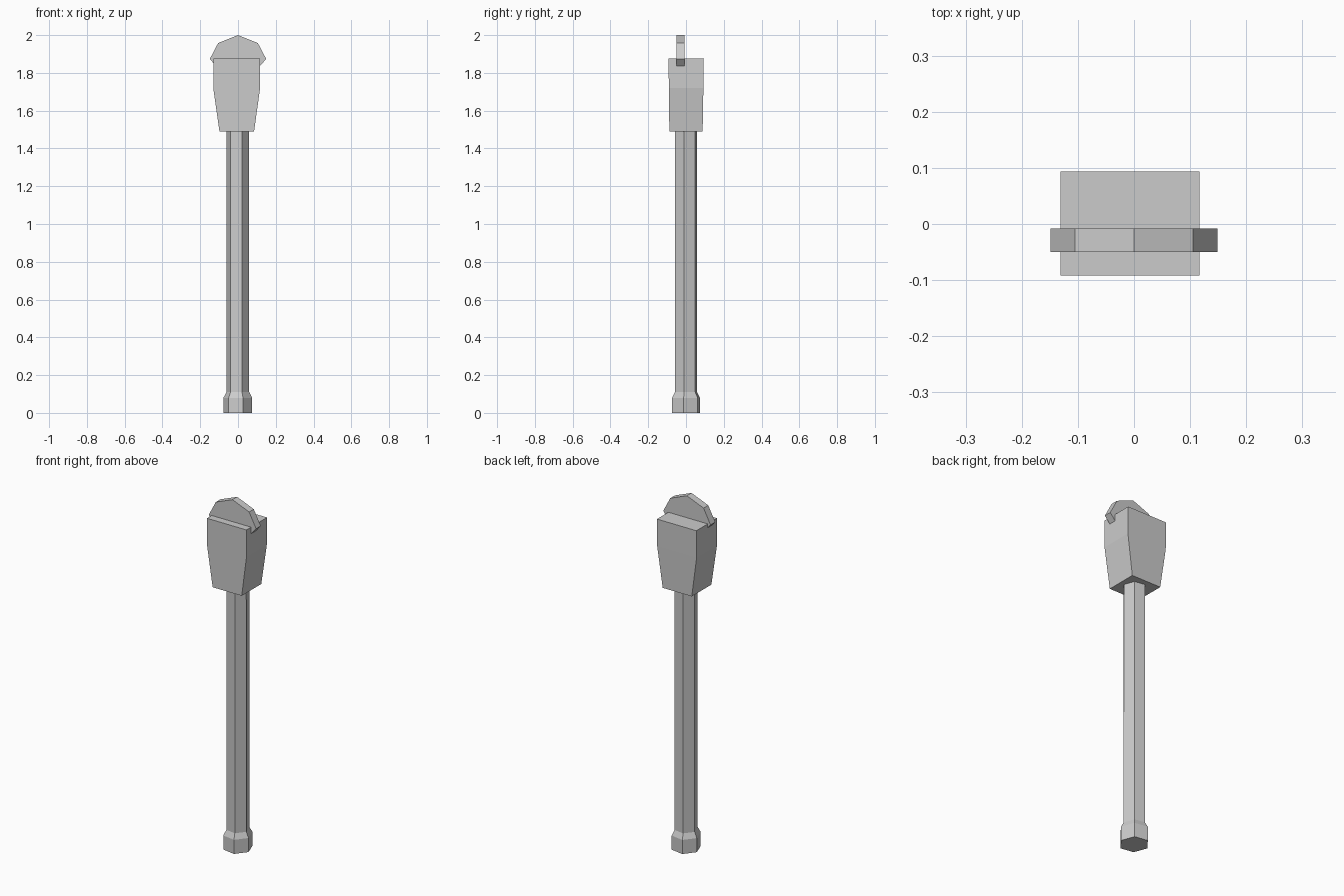
import bpy, math

if "Cube" in bpy.data.objects:
    bpy.data.objects.remove(bpy.data.objects["Cube"])


def loft(name, rings):
    """Closed solid through a stack of rings with equal point counts."""
    n = len(rings[0])
    verts = [p for ring in rings for p in ring]
    faces = [tuple(range(n))[::-1], tuple(range(len(verts) - n, len(verts)))]
    for k in range(len(rings) - 1):
        for i in range(n):
            j = (i + 1) % n
            faces.append((k * n + i, k * n + j, (k + 1) * n + j, (k + 1) * n + i))
    mesh = bpy.data.meshes.new(name)
    mesh.from_pydata(verts, [], faces)
    obj = bpy.data.objects.new(name, mesh)
    bpy.context.collection.objects.link(obj)
    return obj


def hexagon(r, z, cx=-0.001):
    angles = [math.radians(-9 + 60 * i) for i in range(6)]
    return [(cx + r * math.cos(a), r * 1.03 * math.sin(a), z) for a in angles]


def rectangle(x0, x1, y0, y1, z):
    return [(x0, y0, z), (x1, y0, z), (x1, y1, z), (x0, y1, z)]


# Hexagonal pole with a flared foot
loft("pole", [hexagon(0.077, 0), hexagon(0.077, 0.08),
              hexagon(0.061, 0.11), hexagon(0.0605, 1.5)])

# Tapered meter housing
loft("meter_head", [rectangle(-0.098, 0.085, -0.088, 0.088, 1.49),
                    rectangle(-0.131, 0.117, -0.091, 0.092, 1.72),
                    rectangle(-0.131, 0.117, -0.092, 0.094, 1.875)])

# Thin faceted dial dome, sunk into the housing
half = [(0.085, 1.80), (0.149, 1.874), (0.105, 1.958)]
profile = half + [(0, 2.0)] + [(-x, z) for x, z in reversed(half)]
loft("dial_dome", [[(x, y, z) for x, z in profile] for y in (-0.008, -0.05)])
